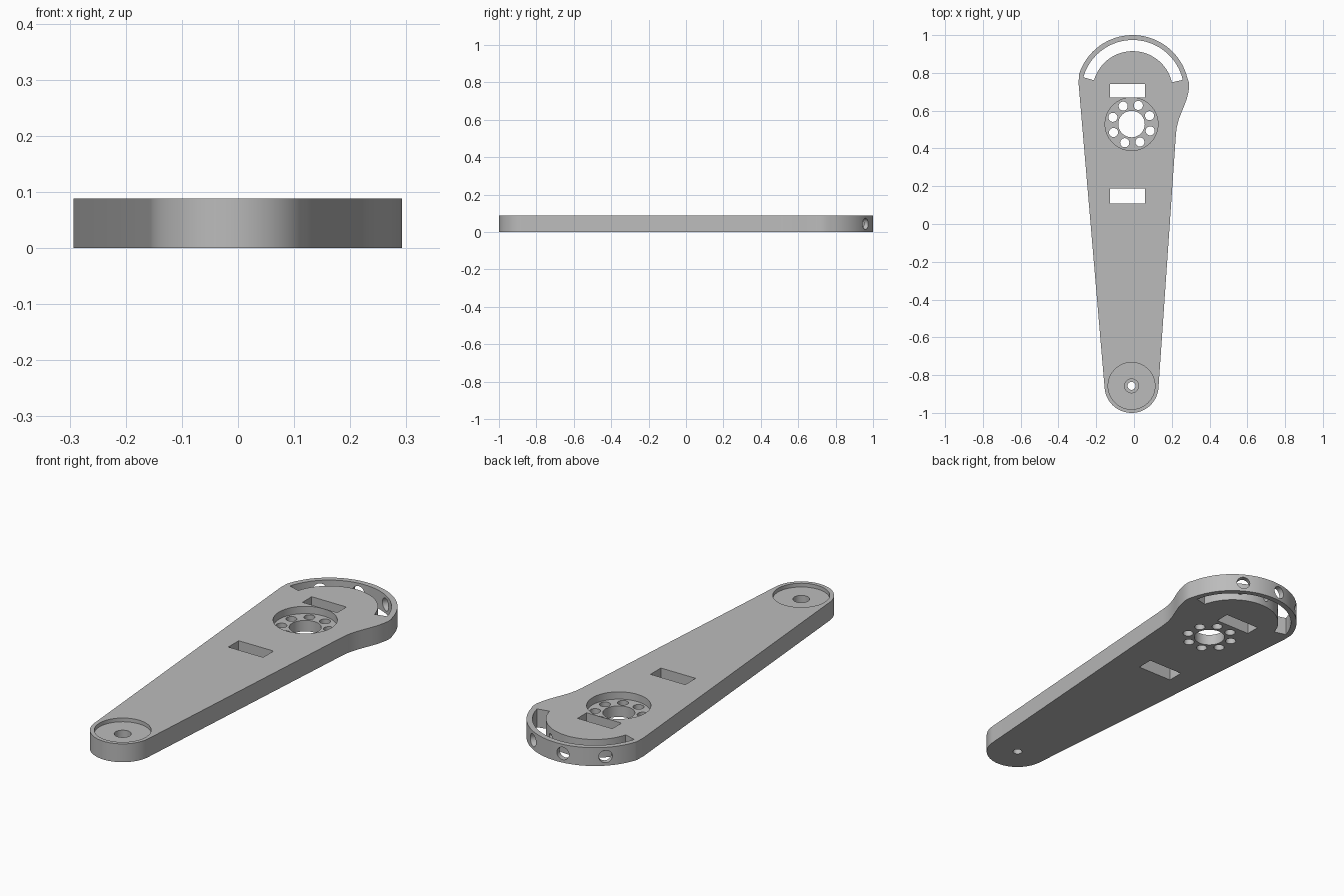
import bpy, bmesh, math
from mathutils import Matrix, Vector

if "Cube" in bpy.data.objects:
    bpy.data.objects.remove(bpy.data.objects["Cube"])

H = 0.088                      # plate thickness
HEAD = Vector((-0.007, 0.702))  # centre of the rounded head
HUB = Vector((-0.013, 0.529))   # centre of the horn recess
TIP = Vector((-0.013, -0.857))  # centre of the narrow end

grey = bpy.data.materials.new("grey_plastic")
grey.diffuse_color = (0.5, 0.5, 0.5, 1)
grey.use_nodes = True
grey.node_tree.nodes["Principled BSDF"].inputs["Base Color"].default_value = grey.diffuse_color


def arc(c, r, a0, a1, n):
    return [(c.x + r * math.cos(math.radians(a0 + (a1 - a0) * i / n)),
             c.y + r * math.sin(math.radians(a0 + (a1 - a0) * i / n))) for i in range(n + 1)]


def prism(name, pts, z0, z1):
    bm = bmesh.new()
    f = bm.faces.new([bm.verts.new((x, y, z0)) for x, y in pts])
    ext = bmesh.ops.extrude_face_region(bm, geom=[f])
    bmesh.ops.translate(bm, vec=(0, 0, z1 - z0),
                        verts=[g for g in ext["geom"] if isinstance(g, bmesh.types.BMVert)])
    bmesh.ops.recalc_face_normals(bm, faces=bm.faces)
    me = bpy.data.meshes.new(name)
    bm.to_mesh(me)
    bm.free()
    ob = bpy.data.objects.new(name, me)
    bpy.context.collection.objects.link(ob)
    return ob


cutters = []


def cut(pts, z0=-0.05, z1=H + 0.05):
    cutters.append(prism("cutter", pts, z0, z1))


def cut_round(c, r, z0=-0.05, n=48):
    cut(arc(c, r, 0, 360, n)[:-1], z0)


def cut_radial(angle, r, d0, d1):
    # round hole pointing outward from the head centre
    ob = prism("cutter", arc(Vector((0, 0)), r, 0, 360, 32)[:-1], d0, d1)
    a = math.radians(angle)
    ob.data.transform(Matrix.Translation((HEAD.x, HEAD.y, H / 2)) @
                      Matrix.Rotation(a, 4, 'Z') @ Matrix.Rotation(math.pi / 2, 4, 'Y'))
    cutters.append(ob)


# Arm outline: head arc, straight left side, tip arc, straight right side, concave shoulder
outline = arc(HEAD, 0.298, 14, 163, 64) + [(-0.293, 0.74)]
outline += arc(TIP, 0.143, 185, 356, 48)
outline += [(0.222, 0.476), (0.227, 0.515), (0.238, 0.556), (0.251, 0.59), (0.265, 0.624),
            (0.278, 0.658), (0.287, 0.693), (0.292, 0.722), (0.291, 0.748)]
arm = prism("arm_plate", outline, 0, H)

# Curved slot behind the rim
cut(arc(HEAD, 0.272, 13, 164, 64) + arc(HEAD, 0.213, 164, 13, 64))

# Horn recess with centre bore and ring of screw holes
cut_round(HUB, 0.14, H - 0.035, 64)
cut_round(HUB, 0.07)
for i in range(8):
    a = math.radians(25 + 45 * i)
    cut_round(HUB + Vector((math.cos(a), math.sin(a))) * 0.105, 0.024, n=32)

# Rectangular windows
for y0, y1 in ((0.671, 0.741), (0.108, 0.187)):
    cut([(-0.127, y0), (0.058, y0), (0.058, y1), (-0.127, y1)])

# Tip recess, counterbore and pivot hole
cut_round(TIP, 0.124, H - 0.018, 64)
cut_round(TIP, 0.037, 0.035)
cut_round(TIP, 0.021)

# Radial holes through the rim, with small pilot holes in the inner wall
for angle in (60, 97, 134):
    cut_radial(angle, 0.03, 0.24, 0.35)
    cut_radial(angle, 0.014, 0.15, 0.25)

# Apply the cuts and remove the cutters
for c in cutters:
    c.hide_render = True
    m = arm.modifiers.new("cut", 'BOOLEAN')
    m.operation, m.solver, m.object = 'DIFFERENCE', 'EXACT', c
dg = bpy.context.evaluated_depsgraph_get()
arm_mesh = bpy.data.meshes.new_from_object(arm.evaluated_get(dg))
arm.modifiers.clear()
arm.data = arm_mesh
for c in cutters:
    bpy.data.objects.remove(c)
arm_mesh.materials.clear()
arm_mesh.materials.append(grey)

bpy.context.view_layer.objects.active = arm
arm.select_set(True)
bpy.ops.object.shade_smooth_by_angle(angle=math.radians(30))
